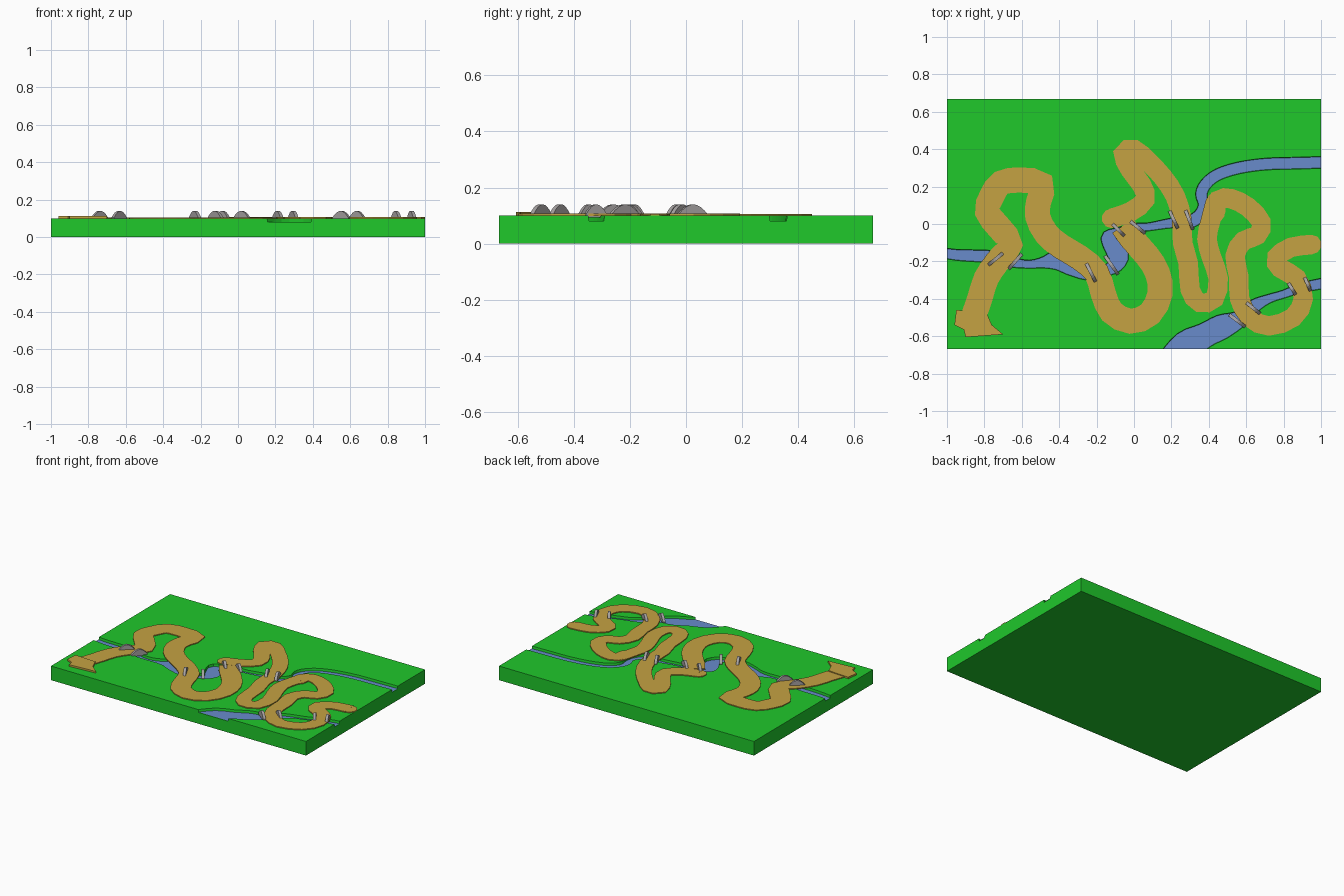
import bpy, bmesh, math
from mathutils import Vector

if "Cube" in bpy.data.objects:
    bpy.data.objects.remove(bpy.data.objects["Cube"])

W, D, H = 1.0, 0.667, 0.1      # half width, half depth, slab height


def material(name, rgb):
    m = bpy.data.materials.new(name)
    m.diffuse_color = (*rgb, 1)
    m.use_nodes = True
    m.node_tree.nodes["Principled BSDF"].inputs["Base Color"].default_value = m.diffuse_color
    return m


GRASS = material("grass", (0.014, 0.58, 0.024))
DIRT = material("dirt", (0.56, 0.36, 0.055))
WATER = material("water", (0.14, 0.26, 0.60))
STONE = material("stone", (0.38, 0.36, 0.36))


def make(name, bm, mat=None):
    bmesh.ops.recalc_face_normals(bm, faces=bm.faces)
    me = bpy.data.meshes.new(name)
    bm.to_mesh(me)
    bm.free()
    ob = bpy.data.objects.new(name, me)
    bpy.context.collection.objects.link(ob)
    if mat:
        me.materials.append(mat)
    return ob


def spline(pts, n):
    """Catmull-Rom through points of any dimension."""
    p = [Vector(q) for q in pts]
    p = [2 * p[0] - p[1]] + p + [2 * p[-1] - p[-2]]
    out = []
    for i in range(1, len(p) - 2):
        for k in range(n):
            t = k / n
            out.append(0.5 * (2 * p[i] + (p[i + 1] - p[i - 1]) * t
                       + (2 * p[i - 1] - 5 * p[i] + 4 * p[i + 1] - p[i + 2]) * t * t
                       + (3 * p[i] - p[i - 1] - 3 * p[i + 1] + p[i + 2]) * t ** 3))
    return out + [p[-2]]


def ribbon(pts, z0, z1=None, taper=0.0):
    """Strip along (x, y, width) points; solid from z0 to z1, or a flat sheet."""
    bm = bmesh.new()
    rows = []
    for i, p in enumerate(pts):
        d = (pts[min(i + 1, len(pts) - 1)] - pts[max(i - 1, 0)]).xy.normalized()
        side = Vector((-d.y, d.x))
        row = []
        for s, z, w in ((1, z0, p.z - taper), (-1, z0, p.z - taper), (-1, z1, p.z), (1, z1, p.z)):
            if z is not None:
                row.append(bm.verts.new((*(p.xy + side * s * w / 2), z)))
        rows.append(row)
    n = len(rows[0])
    for a, b in zip(rows, rows[1:]):
        for k in range(n if n > 2 else 1):
            bm.faces.new((a[k], a[(k + 1) % n], b[(k + 1) % n], b[k]))
    if n > 2:
        bm.faces.new(rows[0])
        bm.faces.new(rows[-1])
    return bm


# Grass slab
bm = bmesh.new()
bmesh.ops.create_cube(bm, size=1)
bmesh.ops.scale(bm, vec=(2 * W, 2 * D, H), verts=bm.verts)
bmesh.ops.translate(bm, vec=(0, 0, H / 2), verts=bm.verts)
slab = make("ground_slab", bm, GRASS)

# Rivers: centre x, y and width
rivers = {
    "long_river": [(-1.05, -.15, .06), (-.95, -.165, .065), (-.85, -.17, .07), (-.76, -.175, .07),
                   (-.65, -.205, .06), (-.56, -.215, .05), (-.48, -.205, .07), (-.40, -.19, .13),
                   (-.32, -.205, .155), (-.24, -.24, .13), (-.16, -.25, .07), (-.10, -.22, .09),
                   (-.085, -.165, .12), (-.13, -.10, .09), (-.14, -.065, .07), (-.08, -.045, .06),
                   (0, -.02, .055), (.08, -.015, .05), (.2, .005, .06), (.28, .005, .075),
                   (.345, .04, .075), (.37, .10, .06), (.36, .16, .07), (.385, .215, .07),
                   (.45, .265, .07), (.56, .3, .07), (.7, .32, .07), (.85, .325, .07), (1.05, .33, .07)],
    "short_river": [(.22, -.74, .2), (.29, -.65, .18), (.38, -.595, .14), (.47, -.55, .14), (.56, -.51, .1),
                    (.64, -.44, .08), (.72, -.4, .055), (.8, -.375, .05), (.9, -.34, .06), (1.05, -.31, .065)],
}
for name, pts in rivers.items():
    line = spline(pts, 3)
    # Carved bed
    cutter = make(name + "_cutter", ribbon(line, 0.08, 0.12, 0.012))
    cutter.hide_render = True
    cutter.hide_set(True)
    mod = slab.modifiers.new(name + "_bed", 'BOOLEAN')
    mod.operation, mod.solver, mod.use_self, mod.object = 'DIFFERENCE', 'EXACT', True, cutter
    # Water sheet trimmed to the slab
    bm = ribbon([p - Vector((0, 0, .009)) for p in line], 0.083)
    for co, no in (((W, 0, 0), (1, 0, 0)), ((-W, 0, 0), (-1, 0, 0)), ((0, -D, 0), (0, -1, 0))):
        bmesh.ops.bisect_plane(bm, geom=bm.verts[:] + bm.edges[:] + bm.faces[:],
                               plane_co=co, plane_no=no, clear_outer=True)
    water = make(name + "_water", bm, WATER)
    if water.data.polygons[0].normal.z < 0:
        water.data.flip_normals()

# Winding dirt path, in three stretches
stretches = {
    "west_path": [(-.86, -.50), (-.825, -.40), (-.79, -.29), (-.73, -.20), (-.66, -.11), (-.72, -.02),
                  (-.785, .065), (-.76, .15), (-.71, .22), (-.61, .235), (-.49, .215), (-.51, .12),
                  (-.515, .04), (-.47, -.05), (-.39, -.12), (-.29, -.18), (-.2, -.26), (-.165, -.37),
                  (-.12, -.47), (-.02, -.52), (.085, -.48), (.14, -.37), (.125, -.26), (.07, -.17),
                  (-.01, -.08), (-.06, -.01)],
    "middle_path": [(-.12, .03), (-.02, .065), (.06, .13), (.04, .21), (-.02, .29), (-.06, .38), (0, .40),
                    (.08, .33), (.155, .25), (.22, .15), (.255, .03), (.26, -.10), (.29, -.21),
                    (.3, -.35), (.35, -.42), (.43, -.40), (.45, -.29), (.415, -.18), (.39, -.08),
                    (.41, .02), (.435, .115)],
    "east_path": [(.435, .06), (.45, .13), (.52, .135), (.61, .09), (.68, .01), (.66, -.06), (.585, -.09),
                  (.54, -.17), (.56, -.28), (.565, -.40), (.62, -.50), (.72, -.545), (.85, -.50),
                  (.905, -.40), (.87, -.29), (.78, -.235), (.76, -.18), (.84, -.125), (.95, -.11)],
}
widths = {"west_path": .135, "middle_path": .105, "east_path": .105}
for i, (name, pts) in enumerate(stretches.items()):
    w = widths[name]
    line = spline([(x, y, w) for x, y in pts], 2)
    make(name, ribbon(line, 0.099, 0.106 + i * 0.0003), DIRT)
    # Rounded ends
    if name != "west_path":
        for p in (line[0], line[-1]):
            bm = bmesh.new()
            bmesh.ops.create_cone(bm, cap_ends=True, segments=10, radius1=w / 2, radius2=w / 2, depth=.006)
            bmesh.ops.translate(bm, vec=(p.x, p.y, .1025 + i * .0003), verts=bm.verts)
            make(name + "_end", bm, DIRT)

# Raised starting clearing
bm = bmesh.new()
f = bm.faces.new([bm.verts.new((x, y, .1)) for x, y in (
    (-.95, -.46), (-.79, -.47), (-.76, -.54), (-.70, -.59), (-.90, -.605), (-.91, -.565), (-.96, -.54))])
top = bmesh.ops.extrude_face_region(bm, geom=[f])
bmesh.ops.translate(bm, vec=(0, 0, .012), verts=[v for v in top["geom"] if isinstance(v, bmesh.types.BMVert)])
make("start_clearing", bm, DIRT)

# Arched stone bridge walls, given by their two ends
walls = [(-.78, -.22, -.70, -.155), (-.67, -.24, -.60, -.16), (-.255, -.21, -.205, -.31),
         (-.155, -.17, -.085, -.27), (-.115, .0, -.05, -.065), (-.02, .015, .06, -.05),
         (.19, .07, .235, -.025), (.275, .075, .315, -.03), (.51, -.485, .595, -.55),
         (.60, -.42, .675, -.48), (.825, -.315, .865, -.38), (.912, -.285, .945, -.36)]
for x0, y0, x1, y1 in walls:
    a, b = Vector((x0, y0, 0)), Vector((x1, y1, 0))
    side = Vector((y0 - y1, x1 - x0, 0)).normalized() * 0.018
    n = 8
    prof = [a.lerp(b, i / n) + Vector((0, 0, .104 + .036 * math.sin(math.pi * i / n) ** 0.9)) for i in range(n + 1)]
    prof += [b + Vector((0, 0, .094)), a + Vector((0, 0, .094))]
    bm = bmesh.new()
    f = bm.faces.new([bm.verts.new(p - side / 2) for p in prof])
    ext = bmesh.ops.extrude_face_region(bm, geom=[f])
    bmesh.ops.translate(bm, vec=side, verts=[v for v in ext["geom"] if isinstance(v, bmesh.types.BMVert)])
    make("bridge_wall", bm, STONE)
